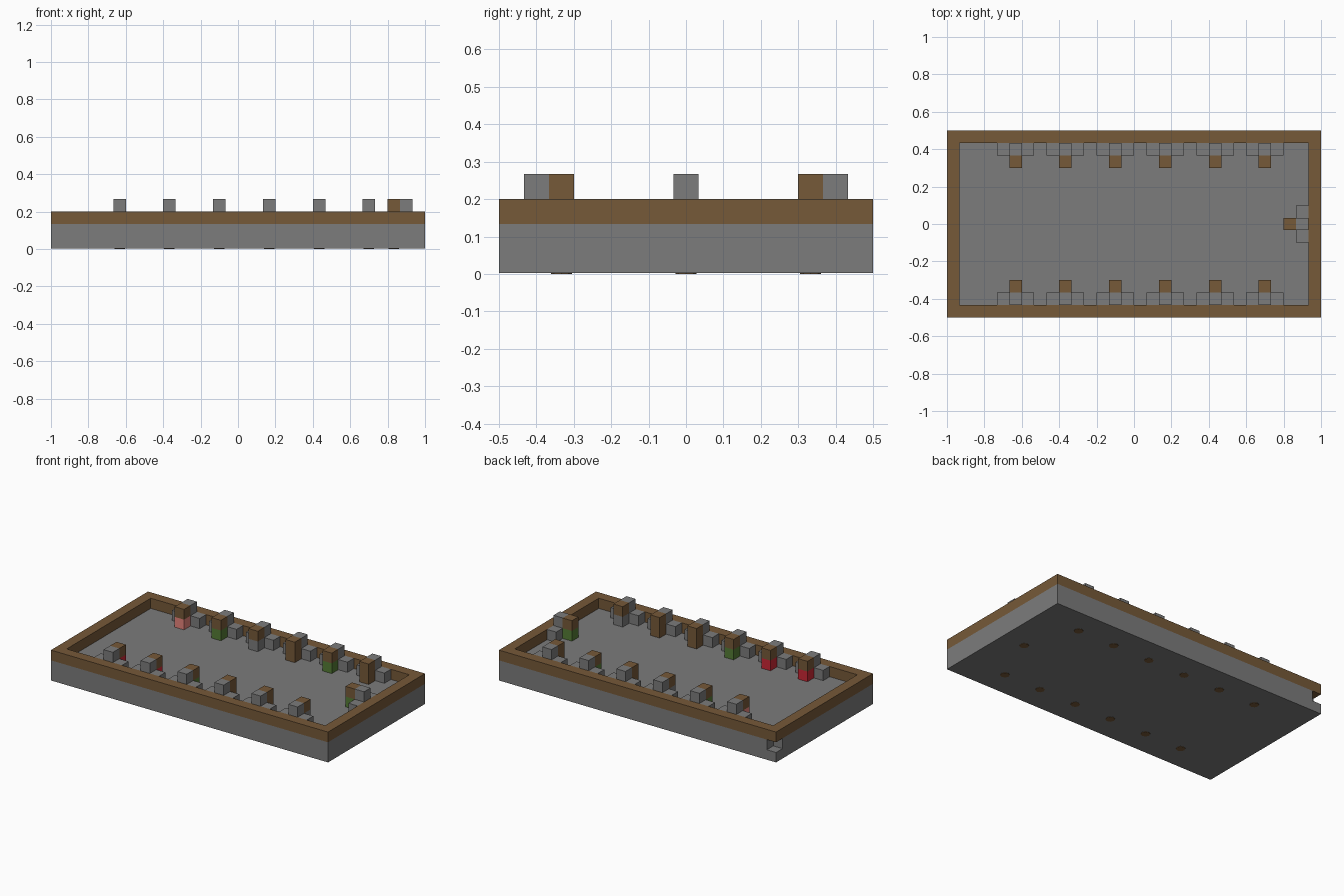
import bpy, bmesh
from math import pi
from mathutils import Matrix, Vector

default = bpy.data.objects.get("Cube")
if default:
    bpy.data.objects.remove(default, do_unlink=True)

U = 2 / 30  # one block


def material(name, rgb):
    m = bpy.data.materials.new(name)
    m.use_nodes = True
    m.diffuse_color = (*rgb, 1)
    bsdf = m.node_tree.nodes["Principled BSDF"]
    bsdf.inputs["Base Color"].default_value = (*rgb, 1)
    bsdf.inputs["Roughness"].default_value = 0.9
    return m


MATS = {
    "stone": material("stone grey", (0.2, 0.2, 0.2)),
    "wood": material("wood brown", (0.18, 0.1, 0.04)),
    "green": material("leaf green", (0.09, 0.2, 0.035)),
    "red": material("deep red", (0.6, 0.02, 0.035)),
    "pink": material("soft pink", (0.8, 0.23, 0.2)),
}


def finish(name, bm, color, place=Matrix()):
    bmesh.ops.recalc_face_normals(bm, faces=bm.faces)
    mesh = bpy.data.meshes.new(name)
    bm.to_mesh(mesh)
    bm.free()
    mesh.materials.append(MATS[color])
    ob = bpy.data.objects.new(name, mesh)
    ob.matrix_world = place
    bpy.context.scene.collection.objects.link(ob)
    return ob


def add_box(bm, low, high):
    low, high = Vector(low), Vector(high)
    m = Matrix.Translation((low + high) / 2) @ Matrix.Diagonal((*(high - low), 1))
    bmesh.ops.create_cube(bm, size=1, matrix=m)


def prism(name, points, z0, z1, color):
    bm = bmesh.new()
    face = bm.faces.new([bm.verts.new((x, y, z0)) for x, y in points])
    top = bmesh.ops.extrude_face_region(bm, geom=[face])["geom"]
    verts = [v for v in top if isinstance(v, bmesh.types.BMVert)]
    bmesh.ops.translate(bm, verts=verts, vec=(0, 0, z1 - z0))
    return finish(name, bm, color)


# Stone base: full lower slab, upper slab with one corner block missing
prism("lower_slab", [(-1, -.5), (1, -.5), (1, .5), (-1, .5)], 0.002, U, "stone")
prism("upper_slab", [(-1, -.5), (1, -.5), (1, .5), (-1 + U, .5),
                     (-1 + U, .5 - U), (-1, .5 - U)], U, 2 * U, "stone")

# Wooden rim as one mitred frame
bm = bmesh.new()
rings = []
for inset, z in ((0, 2 * U), (0, 3 * U), (U, 3 * U), (U, 2 * U)):
    x, y = 1 - inset, 0.5 - inset
    rings.append([bm.verts.new((a * x, b * y, z))
                  for a, b in ((-1, -1), (1, -1), (1, 1), (-1, 1))])
for r in range(4):
    a, b = rings[r], rings[(r + 1) % 4]
    for i in range(4):
        j = (i + 1) % 4
        bm.faces.new((a[i], a[j], b[j], b[i]))
finish("wooden_rim", bm, "wood")


def seat(label, x, y, angle, body):
    # Local frame: chair back against the wall at -y, sitter towards +y
    place = Matrix.Translation((x, y, 2 * U)) @ Matrix.Rotation(angle, 4, "Z")
    h = U / 2
    bm = bmesh.new()
    add_box(bm, (-h, -U, 0), (h, 0, 2 * U))
    for side in (-1, 1):
        add_box(bm, (side * U - h, -U, 0), (side * U + h, 0, U))
    finish(label + "_chair", bm, "stone", place)
    for part, z, color in (("body", 0, body), ("head", U, "wood")):
        bm = bmesh.new()
        add_box(bm, (-h, 0, z), (h, U, z + U))
        finish(label + "_" + part, bm, color, place)
    # Round peg that shows on the underside
    bm = bmesh.new()
    bmesh.ops.create_cone(bm, cap_ends=True, segments=8, radius1=0.028,
                          radius2=0.028, depth=2 * U,
                          matrix=Matrix.Translation((0, h, -U)))
    finish(label + "_peg", bm, "wood", place)


# Rows of seats along both long walls and one at the end
FRONT = ("red", "red", "green", "wood", "wood", "stone")
BACK = ("pink", "green", "stone", "wood", "green", "wood")
for i in range(6):
    x = (i * 4 - 9.5) * U
    seat(f"front_seat_{i + 1}", x, -0.5 + 2 * U, 0, FRONT[i])
    seat(f"back_seat_{i + 1}", x, 0.5 - 2 * U, pi, BACK[i])
seat("end_seat", 1 - 2 * U, 0, pi / 2, "green")
